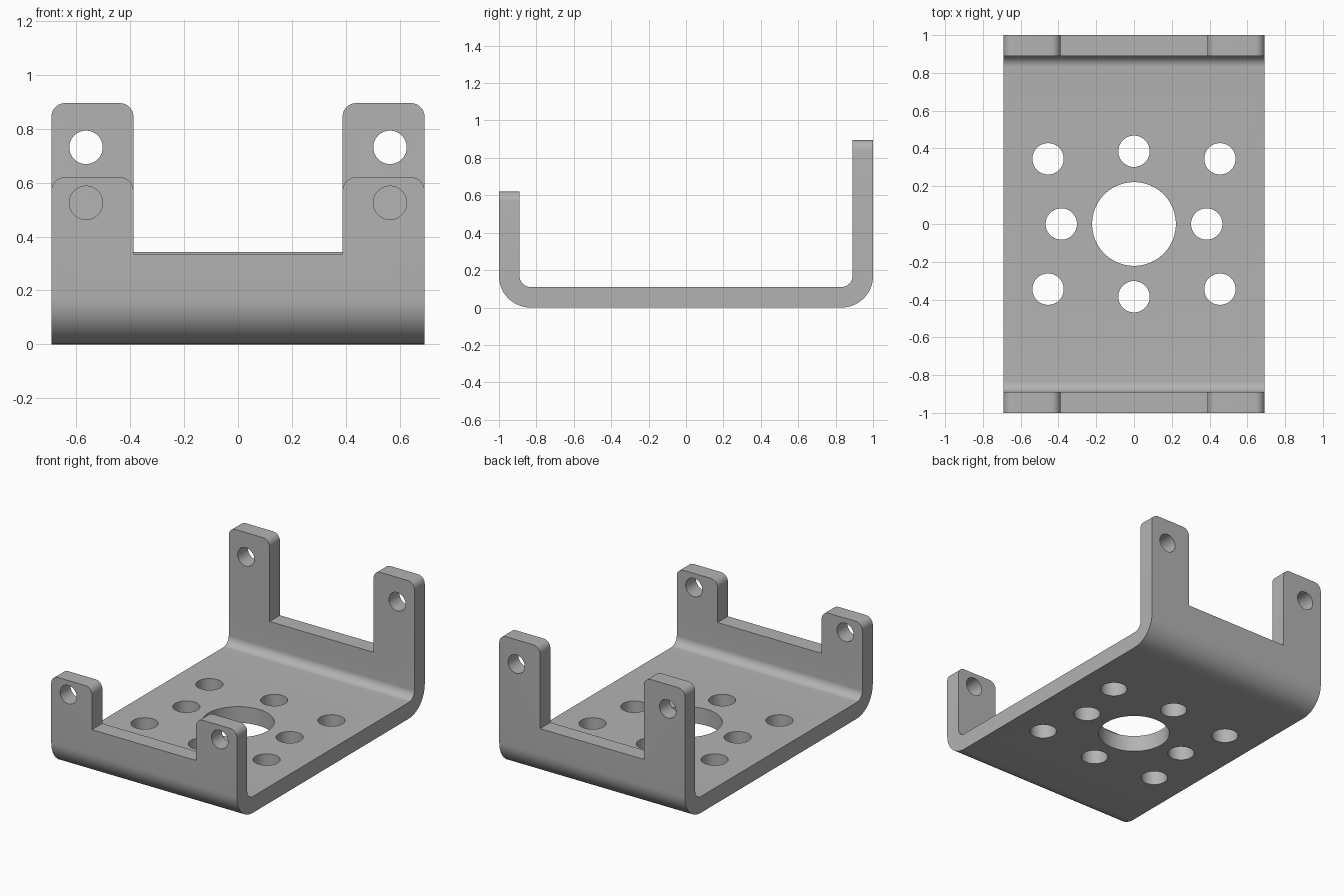
import bpy, bmesh
from math import sin, cos, pi
from mathutils import Matrix, Vector

cube = bpy.data.objects.get("Cube")
if cube:
    bpy.data.objects.remove(cube, do_unlink=True)

HALF_W, THICK = 0.692, 0.11
R_OUT, R_IN = 0.168, 0.058
FRONT_TOP, BACK_TOP = 0.62, 0.895
EAR_IN, EAR_HOLE_X = 0.388, 0.564

steel = bpy.data.materials.new("plain_grey_steel")
steel.use_nodes = True
grey = (0.45, 0.45, 0.45, 1)
steel.diffuse_color = grey
steel.node_tree.nodes["Principled BSDF"].inputs["Base Color"].default_value = grey


def make_object(name, bm):
    bmesh.ops.recalc_face_normals(bm, faces=bm.faces)
    mesh = bpy.data.meshes.new(name)
    bm.to_mesh(mesh)
    bm.free()
    obj = bpy.data.objects.new(name, mesh)
    bpy.context.collection.objects.link(obj)
    mesh.materials.append(steel)
    return obj


def arc(cy, cz, r, start, end, n=14):
    return [(cy + r * cos(start + (end - start) * i / n),
             cz + r * sin(start + (end - start) * i / n)) for i in range(n + 1)]


def box(bm, x, y, z):
    """Add a box spanning three (low, high) ranges."""
    spans = (x, y, z)
    centre = Vector([(a + b) / 2 for a, b in spans])
    size = Vector([b - a for a, b in spans])
    bmesh.ops.create_cube(bm, size=1, matrix=Matrix.LocRotScale(centre, None, size))


def cylinder(bm, centre, r, depth, along_y=False):
    turn = Matrix.Rotation(pi / 2, 4, "X") if along_y else Matrix()
    bmesh.ops.create_cone(bm, cap_ends=True, segments=48, radius1=r, radius2=r,
                          depth=depth, matrix=Matrix.Translation(centre) @ turn)


def cut(obj, bm):
    """Subtract the cutter mesh and bake the result."""
    cutter = make_object("cutter", bm)
    cutter.hide_render = True
    mod = obj.modifiers.new("cut", "BOOLEAN")
    mod.operation, mod.solver, mod.object = "DIFFERENCE", "EXACT", cutter
    bpy.context.view_layer.objects.active = obj
    bpy.ops.object.modifier_apply(modifier=mod.name)
    bpy.data.objects.remove(cutter, do_unlink=True)


# Folded U-shaped sheet: side profile swept across the width
wall = 1 - THICK
profile = [(-1, FRONT_TOP)]
profile += arc(-1 + R_OUT, R_OUT, R_OUT, pi, 1.5 * pi)
profile += arc(1 - R_OUT, R_OUT, R_OUT, 1.5 * pi, 2 * pi)
profile += [(1, BACK_TOP), (wall, BACK_TOP)]
profile += arc(wall - R_IN, THICK + R_IN, R_IN, 0, -pi / 2)
profile += arc(-wall + R_IN, THICK + R_IN, R_IN, -pi / 2, -pi)
profile += [(-wall, FRONT_TOP)]

bm = bmesh.new()
side = bm.faces.new([bm.verts.new((-HALF_W, y, z)) for y, z in profile])
swept = bmesh.ops.extrude_face_region(bm, geom=[side])["geom"]
bmesh.ops.translate(bm, vec=(2 * HALF_W, 0, 0),
                    verts=[v for v in swept if isinstance(v, bmesh.types.BMVert)])
bracket = make_object("mounting_bracket", bm)

# Notches that leave two ears on each wall
bm = bmesh.new()
box(bm, (-EAR_IN, EAR_IN), (-1.2, -0.7), (0.336, 1.2))
box(bm, (-EAR_IN, EAR_IN), (0.7, 1.2), (0.343, 1.2))
cut(bracket, bm)

# Rounded ear corners
bm = bmesh.new()
bm.from_mesh(bracket.data)
corners = []
for e in bm.edges:
    a, b = (v.co for v in e.verts)
    top = FRONT_TOP if a.y < 0 else BACK_TOP
    if abs(a.x - b.x) < 1e-4 and min(a.z, b.z) > top - 1e-3:
        corners.append(e)
bmesh.ops.bevel(bm, geom=corners, offset=0.05, offset_type="OFFSET",
                segments=8, profile=0.5, affect="EDGES")
bm.to_mesh(bracket.data)
bm.free()

# Centre bore, eight base holes and four ear holes
bm = bmesh.new()
cylinder(bm, (0, 0, 0.05), 0.222, 0.4)
for s in (-1, 1):
    cylinder(bm, (s * 0.385, 0, 0.05), 0.083, 0.4)
    cylinder(bm, (0, s * 0.385, 0.05), 0.083, 0.4)
    for t in (-1, 1):
        cylinder(bm, (s * 0.455, t * 0.345, 0.05), 0.083, 0.4)
    cylinder(bm, (s * EAR_HOLE_X, -0.945, 0.525), 0.062, 0.3, along_y=True)
    cylinder(bm, (s * EAR_HOLE_X, 0.945, 0.731), 0.062, 0.3, along_y=True)
cut(bracket, bm)

# Smooth bends and bores, crisp sheet edges
bpy.ops.object.select_all(action="DESELECT")
bracket.select_set(True)
bpy.context.view_layer.objects.active = bracket
bpy.ops.object.shade_smooth_by_angle(angle=pi / 6)
